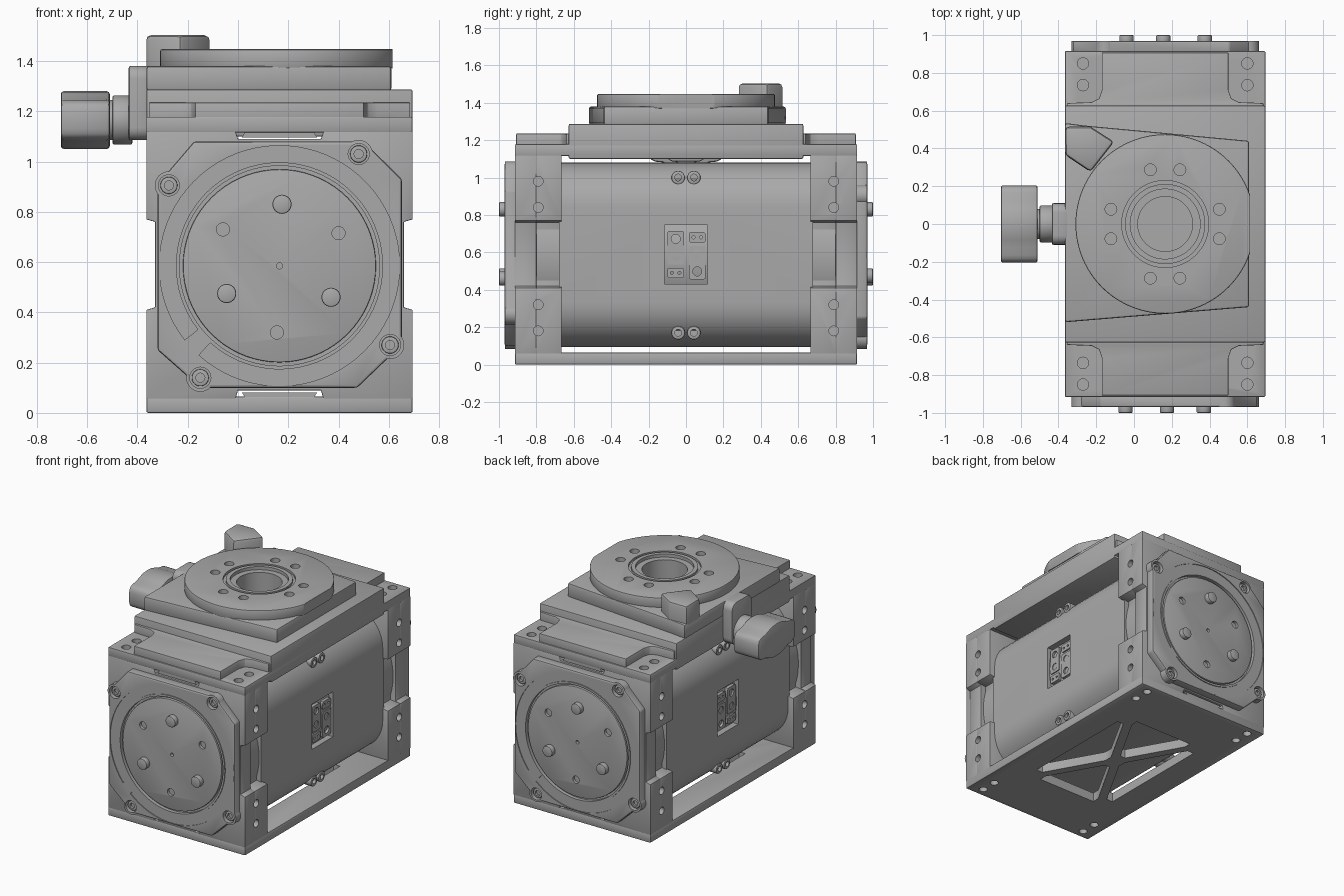
import bpy, bmesh
from math import sin, cos, pi, radians
from mathutils import Matrix

if "Cube" in bpy.data.objects:
    bpy.data.objects.remove(bpy.data.objects["Cube"])

CX = 0.165           # middle line of the housing
X0, X1 = -0.365, 0.695
AX = (CX, 0.585)     # motor axis in x, z

grey = bpy.data.materials.new("machined_grey")
grey.use_nodes = True
grey.diffuse_color = (0.4, 0.4, 0.4, 1)
grey.node_tree.nodes["Principled BSDF"].inputs["Base Color"].default_value = (0.4, 0.4, 0.4, 1)


def circle(c, r, n=48):
    return [(c[0] + r * cos(2 * pi * i / n), c[1] + r * sin(2 * pi * i / n)) for i in range(n)]


def rect(a0, a1, b0, b1):
    return [(a0, b0), (a1, b0), (a1, b1), (a0, b1)]


def round_rect(a0, a1, b0, b1, r, n=10):
    pts = []
    for k, (a, b) in enumerate(rect(a0 + r, a1 - r, b0 + r, b1 - r)):
        for i in range(n + 1):
            t = pi + k * pi / 2 + i * pi / 2 / n
            pts.append((a + r * cos(t), b + r * sin(t)))
    return pts


def arc_band(c, r0, r1, t0, t1, n=72):
    ts = [radians(t0 + (t1 - t0) * i / n) for i in range(n + 1)]
    return ([(c[0] + r1 * cos(t), c[1] + r1 * sin(t)) for t in ts]
            + [(c[0] + r0 * cos(t), c[1] + r0 * sin(t)) for t in reversed(ts)])


def prism(name, pts, lo, hi, axis, bevel=0.0):
    """Extrude a flat outline along one axis."""
    place = {"x": lambda a, b, t: (t, a, b), "y": lambda a, b, t: (a, t, b),
             "z": lambda a, b, t: (a, b, t)}[axis]
    bm = bmesh.new()
    low = [bm.verts.new(place(a, b, lo)) for a, b in pts]
    top = [bm.verts.new(place(a, b, hi)) for a, b in pts]
    bm.faces.new(low)
    bm.faces.new(top)
    for i in range(len(pts)):
        j = (i + 1) % len(pts)
        bm.faces.new((low[i], low[j], top[j], top[i]))
    bmesh.ops.recalc_face_normals(bm, faces=bm.faces)
    if bevel:
        sharp = [e for e in bm.edges if e.calc_face_angle(0) > 0.6]
        bmesh.ops.bevel(bm, geom=sharp, offset=bevel, segments=2, profile=0.5, affect="EDGES")
    me = bpy.data.meshes.new(name)
    bm.to_mesh(me)
    bm.free()
    me.materials.append(grey)
    ob = bpy.data.objects.new(name, me)
    bpy.context.scene.collection.objects.link(ob)
    return ob


def combine(target, tools, operation="DIFFERENCE"):
    """Apply boolean tools to a part, then discard them."""
    for tool in tools:
        mod = target.modifiers.new("shape", "BOOLEAN")
        mod.object, mod.operation, mod.solver = tool, operation, "EXACT"
    bpy.context.view_layer.update()
    evaluated = target.evaluated_get(bpy.context.evaluated_depsgraph_get())
    me = bpy.data.meshes.new_from_object(evaluated)
    target.modifiers.clear()
    target.data = me
    for tool in tools:
        bpy.data.objects.remove(tool)


def holes(points, r, lo, hi, axis):
    return [prism("cutter", circle(p, r, 24), lo, hi, axis) for p in points]


# Base plate with four triangular windows
base = prism("base_plate", rect(X0, X1, -0.915, 0.915), 0, 0.065, "z", 0.008)
corner_points = [(CX + sx * 0.435, sy * y) for sx in (-1, 1) for sy in (-1, 1) for y in (0.735, 0.85)]
windows = []
for s in (-1, 1):
    windows.append([(CX + s * 0.33, -0.42), (CX + s * 0.33, 0.42), (CX + s * 0.28, 0.42),
                    (CX + s * 0.06, 0.03), (CX + s * 0.06, -0.03), (CX + s * 0.28, -0.42)])
    windows.append([(CX - 0.23, s * 0.5), (CX + 0.23, s * 0.5), (CX + 0.23, s * 0.45),
                    (CX + 0.02, s * 0.08), (CX - 0.02, s * 0.08), (CX - 0.23, s * 0.45)])
combine(base, [prism("cutter", w, -0.1, 0.2, "z") for w in windows]
        + holes(corner_points, 0.028, -0.1, 0.04, "z"))

# Motor body with connector pockets on both sides
body = prism("motor_body", round_rect(-0.325, 0.655, 0.095, 1.08, 0.24), -0.68, 0.68, "y")
combine(body, [prism("cutter", rect(-0.115, 0.115, 0.43, 0.745), CX + s * 0.44, CX + s * 0.6, "x")
               for s in (-1, 1)])
prism("motor_collar", circle(AX, 0.475, 64), -0.81, 0.81, "y")
for s in (-1, 1):
    for y, z, h in ((-0.055, 0.625, 0.18), (-0.055, 0.49, 0.055), (0.06, 0.68, 0.055), (0.06, 0.545, 0.18)):
        socket = prism("socket", round_rect(y - 0.045, y + 0.045, z - h / 2, z + h / 2, 0.012, 3),
                       CX + s * 0.43, CX + s * 0.48, "x")
        spots = [(y, z + d) for d in (-0.047, 0.047)] if h > 0.1 else [(y - 0.02, z), (y + 0.02, z)]
        combine(socket, holes(spots, 0.024 if h > 0.1 else 0.008, CX + s * 0.46, CX + s * 0.5, "x"))
    for y in (-0.042, 0.042):
        for z in (0.17, 1.0):
            screw = prism("body_screw", circle((y, z), 0.036, 24), CX + s * 0.35, CX + s * 0.455, "x", 0.006)
            combine(screw, holes([(y, z)], 0.018, CX + s * 0.435, CX + s * 0.5, "x"))


# End frames: outline with notches at the sides, the top and the bottom
def frame_outline(depth):
    half = [(0.165, 0.05), (0.175, 0.08), (0.53, 0.08), (0.53, 0.41), (0.53 - depth, 0.42),
            (0.53 - depth, 0.76), (0.53, 0.77), (0.53, 1.12), (0.175, 1.12), (0.165, 1.09)]
    half[0], half[1] = (0.165, 0.09), (0.175, 0.055)
    half[2] = (0.53, 0.055)
    return [(CX + x, z) for x, z in half] + [(CX - x, z) for x, z in reversed(half)]


ends = []
side_points = [(-0.79, z) for z in (0.18, 0.32, 0.84, 0.98)]
for name, depth, lo, hi in (("end_frame", 0.035, -0.915, -0.8), ("inner_frame", 0.075, -0.802, -0.665)):
    frame = prism(name, frame_outline(depth), lo, hi, "y", 0.004)
    combine(frame, [c for s in (-1, 1) for c in holes(side_points, 0.026, CX + s * 0.49, CX + s * 0.6, "x")])
    ends.append(frame)

# End cap with screw bosses, ring groove and recessed arc track
cap_pts = [(-0.32, 0.25), (-0.15, 0.1), (0.474, 0.1), (0.652, 0.27), (0.652, 0.93),
           (0.5, 1.08), (-0.175, 1.08), (-0.32, 0.91)]
screws = [(0.48, 1.03), (-0.275, 0.905), (0.605, 0.27), (-0.15, 0.14)]
cap = prism("end_cap", cap_pts, -0.97, -0.9, "y", 0.01)
combine(cap, [prism("boss", circle(p, 0.056, 32), -0.968, -0.9, "y") for p in screws], "UNION")
combine(cap, holes(screws, 0.042, -1, -0.935, "y")
        + [prism("cutter", arc_band(AX, 0.412, 0.478, -132, 218), -1, -0.964, "y"),
           prism("cutter", circle(AX, 0.398, 72), -1, -0.945, "y")])
rotor = prism("rotor_disc", circle(AX, 0.384, 72), -0.965, -0.93, "y", 0.005)
combine(rotor, holes([(-0.06, 0.73), (0.4, 0.715), (0.155, 0.32)], 0.026, -1, -0.94, "y")
        + holes([AX], 0.012, -1, -0.945, "y"))
ends += [cap, rotor]
for p in screws:
    screw = prism("cap_screw", circle(p, 0.034, 24), -0.955, -0.92, "y", 0.004)
    combine(screw, holes([p], 0.018, -1, -0.94, "y"))
    ends.append(screw)
for p in ((0.175, 0.83), (-0.045, 0.475), (0.37, 0.46)):
    ends.append(prism("drive_pin", circle(p, 0.038, 32), -1.0, -0.95, "y", 0.006))

# Dovetail keys between frame and plates
for z0, z1, w0, w1 in ((1.095, 1.13, 0.15, 0.13), (0.05, 0.082, 0.13, 0.15)):
    ends.append(prism("dovetail_key", [(CX - w0, z0), (CX + w0, z0), (CX + w1, z1), (CX - w1, z1)],
                      -0.91, -0.67, "y"))

# Raised tongue between the corner pads of the top plate
tongue = [(0.335, -0.908), (0.335, -0.71), (0.35, -0.665), (0.39, -0.645), (0.52, -0.64), (0.52, -0.6)]
ends.append(prism("top_tongue", [(CX + x, y) for x, y in tongue] + [(CX - x, y) for x, y in reversed(tongue)],
                  1.15, 1.235, "z", 0.005))

# The back end is the front end turned half round
turn = Matrix.Translation((CX, 0, 0)) @ Matrix.Rotation(pi, 4, "Z") @ Matrix.Translation((-CX, 0, 0))
for ob in ends:
    twin = bpy.data.objects.new("back_" + ob.name, ob.data.copy())
    twin.data.transform(turn)
    bpy.context.scene.collection.objects.link(twin)
    ob.name = "front_" + ob.name

# Top plate and saddle
plate = prism("top_plate", rect(X0, X1, -0.915, 0.915), 1.115, 1.178, "z", 0.006)
combine(plate, holes(corner_points, 0.03, 1.145, 1.3, "z"))
saddle = prism("saddle_block", rect(X0, X1, -0.627, 0.627), 1.1, 1.287, "z", 0.008)

# Dial base and rotary dial with mounting holes
wedge = prism("dial_base", [(X0, 0.535), (-0.27, 0.522), (0.61, 0.44), (0.61, -0.44), (X0, -0.52)],
              1.28, 1.38, "z", 0.012)
dial = prism("rotary_dial", circle((CX, 0), 0.475, 96), 1.37, 1.447, "z", 0.008)
bolt_points = [(CX + a, b) for u, v in ((0.078, 0.287), (0.287, 0.078))
               for a in (-u, u) for b in (-v, v)]
combine(dial, [prism("cutter", rect(0.615, 0.8, -0.5, 0.5), 1.3, 1.5, "z"),
               prism("cutter", arc_band((CX, 0), 0.212, 0.23, 0, 359.9), 1.432, 1.5, "z"),
               prism("cutter", circle((CX, 0), 0.185), 1.425, 1.5, "z")]
        + holes(bolt_points, 0.031, 1.41, 1.5, "z"))
for part in (dial, wedge, saddle):
    combine(part, [prism("cutter", circle((CX, 0), 0.145), 1.16, 1.6, "z")])

# Stop block beside the dial
prism("stop_block", [(X0, 0.515), (-0.23, 0.515), (-0.105, 0.435), (-0.23, 0.275), (X0, 0.365)],
      1.28, 1.503, "z", 0.02)

# Clamp: bracket, spindle and wing knob
prism("clamp_bracket", round_rect(-0.11, 0.11, 1.085, 1.38, 0.05, 6), -0.435, -0.35, "x", 0.008)
prism("clamp_spindle", circle((0, 1.165), 0.098, 40), -0.5, -0.42, "x", 0.008)
prism("spindle_neck", circle((0, 1.165), 0.08, 40), -0.53, -0.48, "x")
quarter = [(0.205, 0.035), (0.195, 0.065), (0.165, 0.08), (0.125, 0.084), (0.085, 0.1), (0.045, 0.112)]
upper = quarter + [(0, 0.115)] + [(-y, z) for y, z in reversed(quarter)]
prism("wing_knob", [(y, 1.165 + z) for y, z in upper] + [(-y, 1.165 - z) for y, z in upper],
      -0.705, -0.51, "x", 0.012)

# Smooth the round parts, keep edges sharp
bpy.ops.object.select_all(action="DESELECT")
for ob in bpy.context.scene.objects:
    if ob.type == "MESH":
        ob.select_set(True)
        bpy.context.view_layer.objects.active = ob
bpy.ops.object.shade_smooth_by_angle(angle=radians(30))
